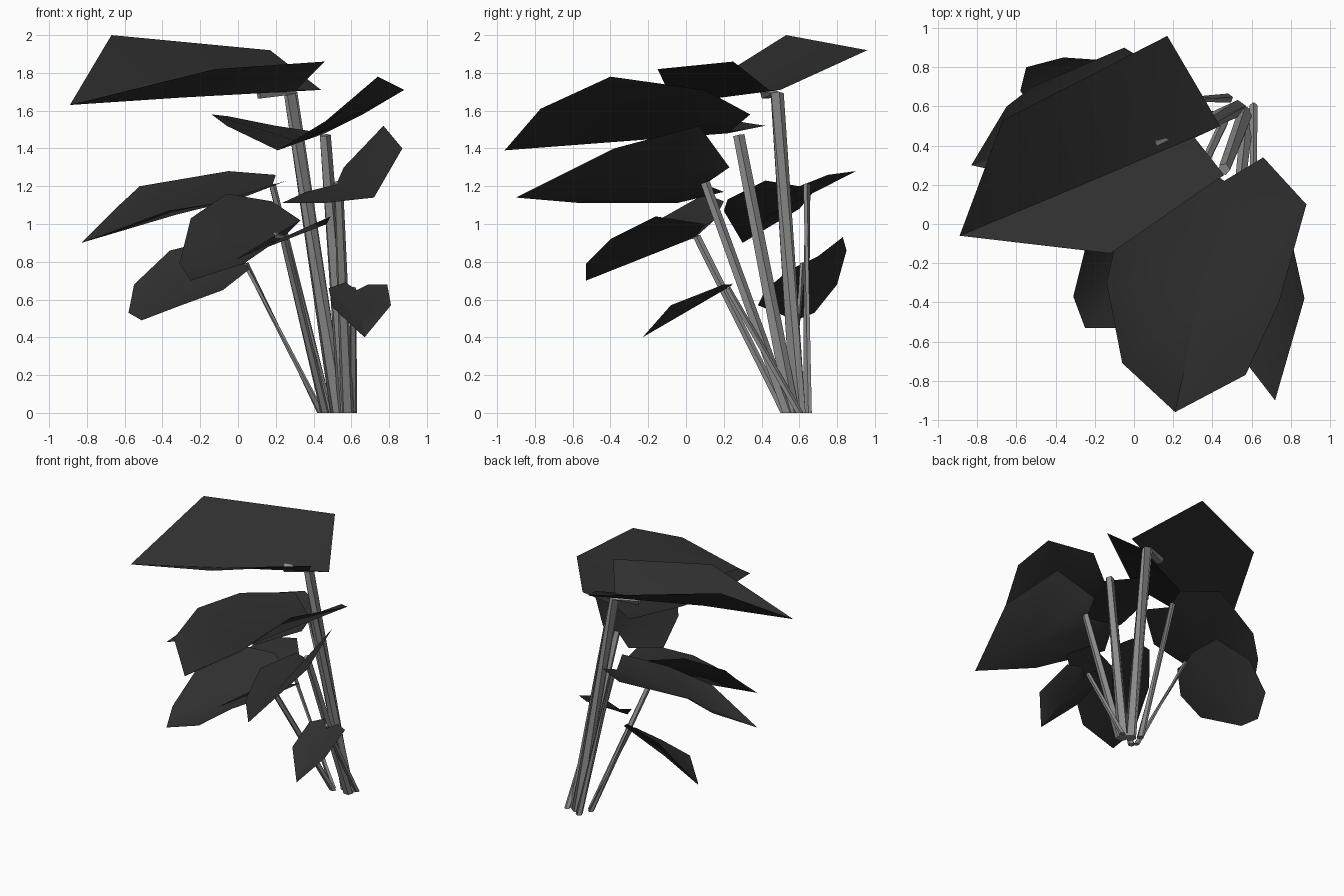
import bpy
import bmesh
from mathutils import Vector

default_cube = bpy.data.objects.get("Cube")
if default_cube:
    bpy.data.objects.remove(default_cube, do_unlink=True)


def make_material(name, colour):
    material = bpy.data.materials.new(name)
    material.use_nodes = True
    material.diffuse_color = colour
    shader = material.node_tree.nodes["Principled BSDF"]
    shader.inputs["Base Color"].default_value = colour
    shader.inputs["Roughness"].default_value = 0.9
    return material


leaf_material = make_material("dark leaf grey", (0.028, 0.028, 0.028, 1))
stem_material = make_material("light stem grey", (0.27, 0.27, 0.27, 1))


def finish(bm, name, material, smooth_angle):
    mesh = bpy.data.meshes.new(name)
    bm.to_mesh(mesh)
    bm.free()
    mesh.materials.append(material)
    part = bpy.data.objects.new(name, mesh)
    bpy.context.collection.objects.link(part)
    bpy.ops.object.select_all(action="DESELECT")
    part.select_set(True)
    bpy.context.view_layer.objects.active = part
    bpy.ops.object.shade_smooth_by_angle(angle=smooth_angle)
    return part


def leaf(name, tip, notch, left_side, right_side, sag=0.0):
    """Heart-shaped blade folded along its midrib; sides run from tip to notch."""
    bm = bmesh.new()
    middle = (Vector(tip) + Vector(notch)) / 2 - Vector((0, 0, sag))
    tip_vert, notch_vert, middle_vert = (bm.verts.new(p) for p in (tip, notch, middle))
    for side in (left_side, right_side):
        rim = [tip_vert] + [bm.verts.new(p) for p in side] + [notch_vert]
        for first, second in zip(rim, rim[1:]):
            face = bm.faces.new((middle_vert, first, second))
            face.normal_update()
            if face.normal.z < 0:
                face.normal_flip()
    finish(bm, name, leaf_material, 0.6)


def stem(name, path, radius, sides=5):
    """Slim faceted stalk swept along a path and narrowing towards the blade."""
    bm = bmesh.new()
    points = [Vector(p) for p in path]
    rings = []
    for index, point in enumerate(points):
        ahead = points[min(index + 1, len(points) - 1)]
        behind = points[max(index - 1, 0)]
        turn = (ahead - behind).to_track_quat("Z", "Y")
        if index == 0:
            turn.identity()
        size = radius * (1 - 0.25 * index / (len(points) - 1))
        ring = bmesh.ops.create_circle(bm, segments=sides, radius=size)["verts"]
        for vert in ring:
            vert.co = point + turn @ vert.co
        rings.append(ring)
    for lower, upper in zip(rings, rings[1:]):
        for i in range(sides):
            j = (i + 1) % sides
            bm.faces.new((lower[i], lower[j], upper[j], upper[i]))
    bm.faces.new(rings[-1])
    bm.faces.new(list(reversed(rings[0])))
    bmesh.ops.recalc_face_normals(bm, faces=bm.faces)
    finish(bm, name, stem_material, 0.4)


# Blades, from the highest to the lowest
leaf("top_leaf", (-.89, -.06, 1.63), (.31, .44, 1.71),
     [(-.67, .53, 2), (.17, .96, 1.92), (.44, .5, 1.71)],
     [(-.12, -.15, 1.82), (.46, .25, 1.86)])

leaf("front_leaf", (.21, -.96, 1.39), (.46, .22, 1.48),
     [(-.06, -.71, 1.52), (-.14, -.3, 1.58), (-.05, .1, 1.57), (.2, .42, 1.52)],
     [(.57, -.77, 1.61), (.74, -.4, 1.78), (.88, .1, 1.71), (.66, .34, 1.58)])

leaf("left_leaf", (.72, -.9, 1.14), (.52, .1, 1.21),
     [(.45, -.55, 1.11), (.23, -.05, 1.11), (.36, .2, 1.17)],
     [(.87, -.38, 1.4), (.77, .07, 1.52), (.56, .23, 1.3)])

leaf("right_leaf", (-.83, .3, .9), (.18, .6, 1.2),
     [(-.65, .6, 1.08), (-.52, .7, 1.2), (-.05, .9, 1.28), (.2, .75, 1.26)],
     [(-.37, .2, 1.07), (0, .22, 1.13), (.26, .42, 1.23)])

leaf("middle_leaf", (-.25, -.53, .7), (.24, .05, .93),
     [(-.31, -.37, .79), (-.25, -.13, 1.03), (-.06, .1, 1.16),
      (.18, .2, 1.12), (.33, .15, 1.02)],
     [(.03, -.53, .79), (.22, -.4, .92), (.49, -.16, 1.04), (.47, .1, 1)])

leaf("low_right_leaf", (-.58, .68, .53), (.04, .62, .79),
     [(-.55, .8, .68), (-.36, .85, .86), (-.07, .83, .93), (.05, .7, .83)],
     [(-.51, .58, .49), (-.3, .38, .57), (-.08, .42, .65), (.06, .55, .76)])

leaf("low_left_leaf", (.67, -.23, .4), (.63, .2, .65),
     [(.5, -.04, .56), (.48, .2, .66), (.57, .25, .69)],
     [(.81, -.08, .57), (.79, .2, .68), (.69, .25, .68)])

# Stalks fanning out of one clump
stem("top_stem", [(.53, .59, 0), (.28, .48, 1.69), (.11, .42, 1.69)], .043)
stem("front_stem", [(.57, .56, 0), (.46, .28, 1.47)], .042)
stem("left_stem", [(.58, .54, 0), (.53, .1, 1.22)], .035)
stem("right_stem", [(.48, .64, 0), (.18, .64, 1.21)], .026)
stem("middle_stem", [(.46, .52, 0), (.24, .06, .93), (.19, 0, .94)], .024)
stem("low_right_stem", [(.44, .55, 0), (.04, .62, .79)], .022)
stem("low_left_stem", [(.61, .6, 0), (.61, .22, .66)], .022)
